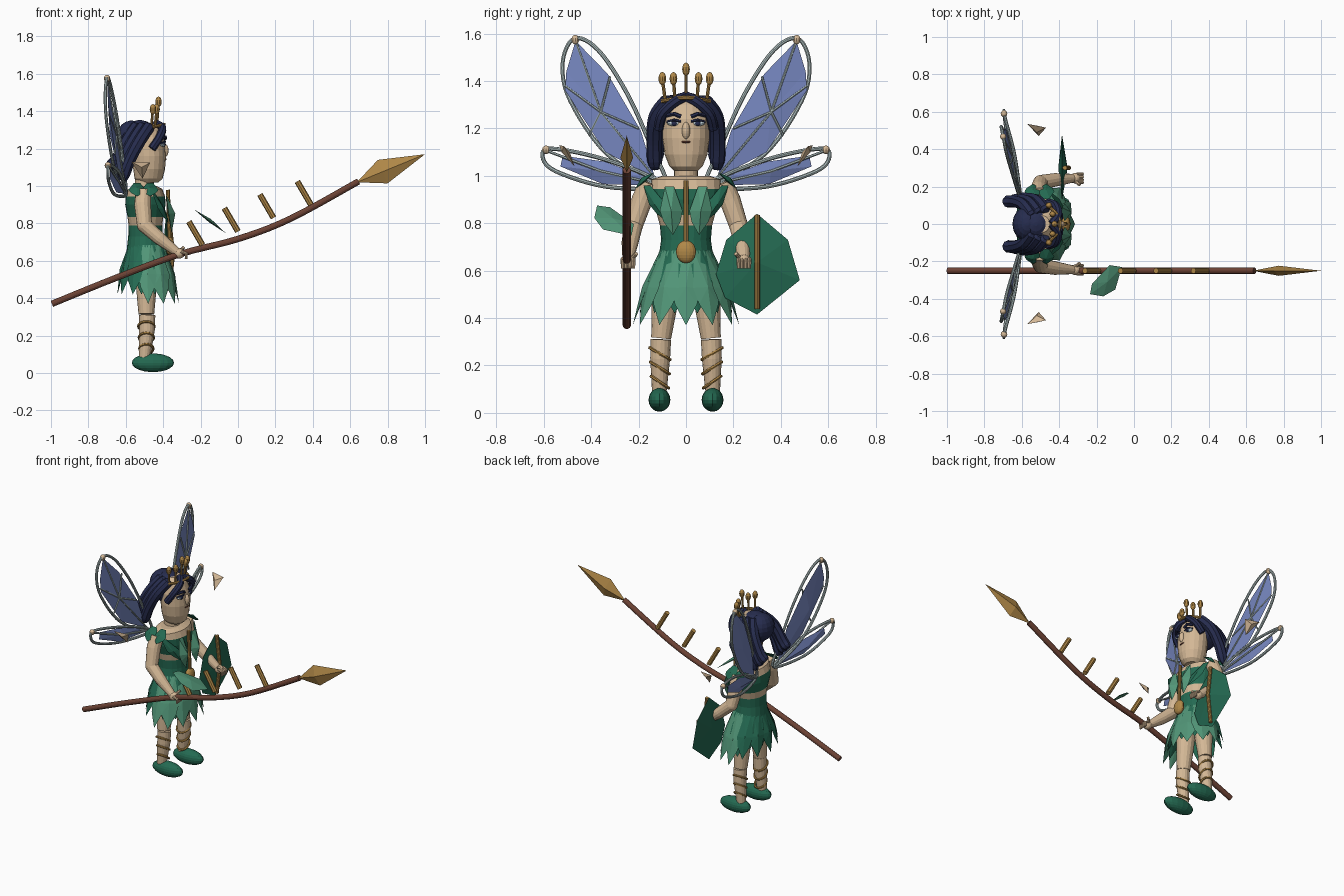
import bpy, math
from mathutils import Vector as V

if "Cube" in bpy.data.objects:
    bpy.data.objects.remove(bpy.data.objects["Cube"])

def mat(name, r, g, b):
    m = bpy.data.materials.new(name)
    lin = lambda c: ((c / 255 + 0.055) / 1.055) ** 2.4
    m.diffuse_color = (lin(r), lin(g), lin(b), 1)
    m.use_nodes = True
    m.node_tree.nodes["Principled BSDF"].inputs["Base Color"].default_value = m.diffuse_color
    return m

SKIN = mat("skin", 212, 184, 150)
DARK = mat("dark_green", 36, 106, 82)
LIGHT = mat("light_green", 82, 150, 120)
NAVY = mat("navy_hair", 38, 44, 78)
GOLD = mat("gold", 176, 136, 72)
WOOD = mat("brown_wood", 108, 66, 52)
BLUE = mat("wing_blue", 116, 132, 188)
VEIN = mat("wing_frame", 172, 188, 188)
PALE = mat("eye_white", 205, 225, 232)
rounded = []

def build(name, verts, faces, m, smooth=False):
    me = bpy.data.meshes.new(name)
    me.from_pydata([tuple(v) for v in verts], [], faces)
    me.materials.append(m)
    ob = bpy.data.objects.new(name, me)
    bpy.context.collection.objects.link(ob)
    if smooth:
        rounded.append(ob)
    return ob

def skin_rings(name, rings, m, closed=False):
    """Join equal rings of points into a surface, capped unless closed."""
    n, k = len(rings[0]), len(rings)
    faces = []
    for i in range(k if closed else k - 1):
        for j in range(n):
            a, b, j2 = i * n, (i + 1) % k * n, (j + 1) % n
            faces.append((a + j, a + j2, b + j2, b + j))
    if not closed:
        faces += [tuple(reversed(range(n))), tuple(range((k - 1) * n, k * n))]
    return build(name, [p for r in rings for p in r], faces, m, True)

def loft(name, secs, m, n=20):
    """Upright loft from sections (x, y, z, rx, ry)."""
    ang = [2 * math.pi * j / n for j in range(n)]
    return skin_rings(name, [[(x + rx * math.cos(a), y + ry * math.sin(a), z) for a in ang]
                             for x, y, z, rx, ry in secs], m)

def tube(name, pts, radii, m, n=10, closed=False):
    pts = [V(p) for p in pts]
    k = len(pts)
    if isinstance(radii, (int, float)):
        radii = [radii] * k
    u, rings = None, []
    for i, p in enumerate(pts):
        if closed:
            t = pts[(i + 1) % k] - pts[i - 1]
        else:
            t = pts[min(i + 1, k - 1)] - pts[max(i - 1, 0)]
        t.normalize()
        u = t.orthogonal() if u is None else u - t * u.dot(t)
        u.normalize()
        w = t.cross(u)
        rings.append([p + (u * math.cos(2 * math.pi * j / n) + w * math.sin(2 * math.pi * j / n)) * radii[i]
                      for j in range(n)])
    return skin_rings(name, rings, m, closed)

def spline(pts, steps=5, closed=False):
    """Catmull-Rom curve through the points."""
    pts = [V(p) for p in pts]
    k, out = len(pts), []
    for i in range(k if closed else k - 1):
        a, b, c, d = [pts[(i + o) % k] if closed else pts[max(0, min(k - 1, i + o))] for o in (-1, 0, 1, 2)]
        for s in range(steps):
            t = s / steps
            out.append(0.5 * (2 * b + (c - a) * t + (2 * a - 5 * b + 4 * c - d) * t * t
                              + (3 * b - a - 3 * c + d) * t ** 3))
    return out if closed else out + [pts[-1]]

def ball(name, c, r, m, n=16, rows=10):
    secs = []
    for i in range(rows + 1):
        a = -math.pi / 2 + math.pi * (0.03 + 0.94 * i / rows)
        secs.append((c[0], c[1], c[2] + r[2] * math.sin(a), r[0] * math.cos(a), r[1] * math.cos(a)))
    return loft(name, secs, m, n)

def plate(name, outline, peak, back, m):
    """Faceted plate: an outline fanned to a raised point on each side."""
    n = len(outline)
    faces = [(i, (i + 1) % n, n) for i in range(n)] + [((i + 1) % n, i, n + 1) for i in range(n)]
    return build(name, [V(p) for p in outline] + [V(peak), V(back)], faces, m)

def leaf(name, root, tip, side, w, m, out, bulge=0.018):
    root, tip, side, out = V(root), V(tip), V(side).normalized(), V(out).normalized()
    at = lambda t, s: root.lerp(tip, t) + side * s * w
    mid = root.lerp(tip, 0.5)
    return plate(name, [at(0, -.4), at(.5, -1), at(.72, -.75), tip, at(.72, .75), at(.5, 1), at(0, .4)],
                 mid + out * bulge, mid - out * 0.006, m)

# torso with bodice bands
Z = [(.58, .10, .118), (.66, .10, .115), (.73, .092, .105), (.79, .09, .11), (.835, .096, .122),
     (.90, .108, .145), (.945, .105, .148), (.985, .09, .145), (1.0, .06, .10)]
torso = loft("torso", [(-.495, 0, z, a, b) for z, a, b in Z], DARK)
torso.data.materials.append(SKIN)
for f in torso.data.polygons:
    if f.center.z > .945 or .79 < f.center.z < .835:
        f.material_index = 1
loft("neck", [(-.5, 0, .98, .05, .05), (-.5, 0, 1.08, .05, .05)], SKIN)

# head and face
loft("head", [(-.48, 0, 1.02, .055, .05), (-.478, 0, 1.04, .075, .07), (-.475, 0, 1.09, .085, .09),
              (-.475, 0, 1.16, .09, .1), (-.48, 0, 1.24, .09, .1), (-.485, 0, 1.30, .075, .085),
              (-.49, 0, 1.335, .04, .045)], SKIN)
ball("nose", (-.395, 0, 1.19), (.024, .018, .038), SKIN)
ball("mouth", (-.39, 0, 1.143), (.008, .02, .006), WOOD, 10, 6)
for s in (-1, 1):
    ball("eye", (-.405, s * .05, 1.222), (.015, .03, .012), PALE, 12, 6)
    ball("iris", (-.394, s * .05, 1.222), (.008, .012, .012), NAVY, 10, 6)
    tube("upper_lid", [(-.395, s * .022, 1.23), (-.39, s * .05, 1.236), (-.41, s * .08, 1.228)], .006, NAVY, 6)
    tube("brow", [(-.39, s * .022, 1.25), (-.388, s * .05, 1.262), (-.41, s * .08, 1.255)], .009, NAVY, 6)

# hair: cap, fringe, bun and hanging locks
ball("hair_cap", (-.525, 0, 1.245), (.1, .105, .108), NAVY)
ball("hair_bun", (-.57, 0, 1.26), (.08, .095, .09), NAVY)
for s in (-1, 1):
    tube("fringe", spline([(-.44, 0, 1.335), (-.405, s * .05, 1.31), (-.42, s * .1, 1.26), (-.46, s * .115, 1.2)]),
         .022, NAVY, 8)
    for i in range(3):
        d = i * .035
        tube("hair_lock", spline([(-.47 - d, s * (.07 - d * .4), 1.325), (-.52 - d, s * (.125 - d * .3), 1.25),
                                  (-.58 - d, s * (.135 - d * .2), 1.14), (-.62 - d, s * (.13 - d * .2), 1.03 + d)]),
             [.02] + [.033] * 13 + [.028, .02], NAVY, 8)

# crown
for y, x, z in ((-.1, -.455, 1.41), (-.053, -.435, 1.41), (0, -.425, 1.45), (.053, -.435, 1.41), (.1, -.455, 1.41)):
    tube("crown_prong", [(x - .01, y * .85, 1.30), (x, y, z)], .007, GOLD, 8)
    ball("crown_bead", (x, y, z), (.017, .017, .028), GOLD, 10, 8)
tube("crown_band", spline([(-.46, -.1, 1.315), (-.41, -.05, 1.325), (-.395, 0, 1.33), (-.41, .05, 1.325),
                           (-.46, .1, 1.315)]), .009, GOLD, 8)

for s in (-1, 1):
    # legs, wraps and shoes
    tube("upper_leg", [(-.49, s * .075, .62), (-.49, s * .09, .46), (-.49, s * .105, .315)], [.062, .055, .042], SKIN, 16)
    tube("lower_leg", [(-.485, s * .106, .31), (-.487, s * .109, .23), (-.5, s * .113, .08)], [.043, .042, .03], SKIN, 16)
    for i in range(3):
        z0 = .13 + i * .06
        r = .037 + i * .003
        tube("leg_wrap", [(-.49 + r * math.cos(a), s * .11 + r * math.sin(a), z0 + .025 * s * math.sin(a))
                          for a in [k * math.pi / 8 for k in range(16)]], .007, GOLD, 6, True)
    ball("shoe", (-.455, s * .112, .055), (.113, .046, .05), DARK)
    # arms and hands
    tube("upper_arm", [(-.505, s * .155, .97), (-.51, s * .185, .9), (-.5, s * .222, .79)], [.042, .045, .04], SKIN, 14)
    ball("elbow", (-.5, s * .222, .79), (.04, .04, .04), SKIN)
    tube("forearm", [(-.5, s * .222, .79), (-.42, s * .236, .72), (-.325, s * .245, .645)], [.04, .036, .023], SKIN, 14)
    ball("palm", (-.315, s * .245, .64), (.03, .028, .028), SKIN)
    for i in range(4):
        y = s * (.222 + .015 * i)
        tube("finger", [(-.305, y, .65), (-.275, y, .637), (-.278, y, .61)], [.009, .009, .007], SKIN, 8)
    tube("thumb", [(-.31, s * .225, .655), (-.29, s * .21, .672)], .009, SKIN, 8)
    # shoulder leaves
    for x in (-.54, -.47):
        leaf("shoulder_leaf", (x, s * .135, 1.015), (x, s * .215, .945), (1, 0, 0), .045, DARK, (0, s, 1))
    # bodice leaves
    leaf("breast_leaf", (-.385, s * .07, .955), (-.355, s * .055, .75), (0, 1, 0), .048, LIGHT, (1, 0, 0), .035)
    leaf("side_leaf", (-.45, s * .165, .96), (-.37, s * .075, .80), (-.5, s, 0), .04, DARK, (1, s, 0))
    # floating ear points beside the wings
    plate("ear_point", [(-.57, s * .535, 1.13), (-.47, s * .515, 1.125), (-.51, s * .47, 1.04)],
          (-.515, s * .525, 1.10), (-.52, s * .49, 1.10), SKIN)

    # upper wing: membrane, frame loop, veins, tip bead
    mx = lambda pts: [(x, s * y, z) for x, y, z in pts]
    plate("upper_wing", mx([(-.61, .13, .99), (-.645, .34, 1.1), (-.685, .51, 1.36), (-.695, .505, 1.44),
                            (-.7, .466, 1.57), (-.675, .33, 1.43), (-.63, .19, 1.19)]),
          (-.65, s * .36, 1.27), (-.685, s * .36, 1.27), BLUE)
    tube("upper_wing_frame", spline(mx([(-.6, .09, .96), (-.66, .33, 1.09), (-.7, .49, 1.32), (-.71, .52, 1.48),
                                       (-.7, .47, 1.58), (-.68, .37, 1.53), (-.645, .25, 1.35), (-.615, .15, 1.13)]),
                                    6, True), .009, VEIN, 8, True)
    hub = (-.648, s * .36, 1.27)
    for p in mx([(-.6, .12, .98), (-.7, .466, 1.57), (-.69, .51, 1.38), (-.66, .32, 1.42), (-.66, .41, 1.17),
                 (-.63, .2, 1.2)]):
        tube("upper_wing_vein", [hub, p], .005, VEIN, 6)
    ball("upper_wing_bead", (-.7, s * .467, 1.575), (.017, .017, .02), SKIN, 10, 8)
    # lower wing
    plate("lower_wing", mx([(-.61, .12, .96), (-.65, .35, .965), (-.685, .53, 1.04), (-.685, .52, 1.085),
                            (-.645, .34, 1.06), (-.615, .18, 1.0)]),
          (-.635, s * .36, 1.02), (-.67, s * .36, 1.01), BLUE)
    tube("lower_wing_frame", spline(mx([(-.6, .1, .95), (-.66, .34, .955), (-.69, .55, 1.02), (-.695, .605, 1.08),
                                       (-.69, .57, 1.115), (-.64, .38, 1.08), (-.61, .18, 1.01)]), 6, True),
         .009, VEIN, 8, True)
    tube("lower_wing_vein", mx([(-.6, .1, .96), (-.635, .36, 1.02), (-.69, .585, 1.105)]), .006, VEIN, 6)
    ball("lower_wing_bead", (-.695, s * .59, 1.11), (.018, .018, .018), SKIN, 10, 8)

# skirt of hanging leaves
for layer, (count, tipz, flare, shift) in enumerate(((12, .37, 1.0, 0), (12, .42, .84, .5))):
    for i in range(count):
        a = 2 * math.pi * (i + shift) / count
        c, s = math.cos(a), math.sin(a)
        front = c > .4
        m = LIGHT if (front and layer == 0) or (layer == 0 and i % 3 == 0 and i != 6) else DARK
        tz = tipz if c > -.4 else tipz + .05
        leaf("skirt_leaf", (-.49 + .095 * c, .11 * s, .685), (-.48 + .165 * flare * c, .225 * flare * s, tz),
             (-s, c, 0), .062 if front else .05, m, (c, s, .2))

# belt ornament and chest rod
ball("belt_gem", (-.365, 0, .68), (.025, .042, .048), GOLD)
tube("chest_rod", [(-.375, 0, .98), (-.365, 0, .70)], .011, GOLD)

# shield with spine
plate("shield", [(-.385, y, z) for y, z in ((.30, .84), (.43, .73), (.48, .56), (.30, .415), (.165, .485),
                                            (.126, .585), (.17, .73))],
      (-.355, .30, .635), (-.405, .30, .635), DARK)
tube("shield_spine", [(-.37, .30, .835), (-.348, .30, .635), (-.37, .30, .44)], .012, GOLD)

# spear: curved shaft, blade, thorn pegs
tube("spear_shaft", spline([(-.995, -.25, .37), (-.65, -.25, .51), (-.31, -.25, .636), (0, -.25, .717),
                            (.28, -.25, .825), (.645, -.25, 1.025)]), .0175, WOOD, 12)
base, tip = V((.635, -.25, 1.02)), V((1.0, -.25, 1.17))
mid, up = base.lerp(tip, .38), V((-.38, 0, .925)) * .068
build("spear_blade", [base, tip, mid + up, mid + V((0, .027, 0)), mid - up, mid - V((0, .027, 0))],
      [(0, 2 + i, 2 + (i + 1) % 4) for i in range(4)] + [(1, 2 + (i + 1) % 4, 2 + i) for i in range(4)], GOLD)
for x, z in ((-.19, .685), (0, .757), (.19, .83), (.39, .90)):
    tube("spear_thorn", [(x, -.25, z), (x - .073, -.25, z + .125)], .016, GOLD, 8)

# loose leaf beside the spear
lz = lambda x: .875 - .75 * (x + .235)
plate("loose_leaf", [(x, y, lz(x)) for x, y in ((-.235, -.375), (-.225, -.32), (-.13, -.22), (-.065, -.23),
                                                (-.10, -.35), (-.165, -.387))],
      (-.143, -.31, .822), (-.155, -.31, .806), LIGHT)

# round parts get smooth shading with crisp edges
for ob in bpy.context.view_layer.objects:
    ob.select_set(ob in rounded)
bpy.context.view_layer.objects.active = rounded[0]
bpy.ops.object.shade_smooth_by_angle(angle=math.radians(35))
